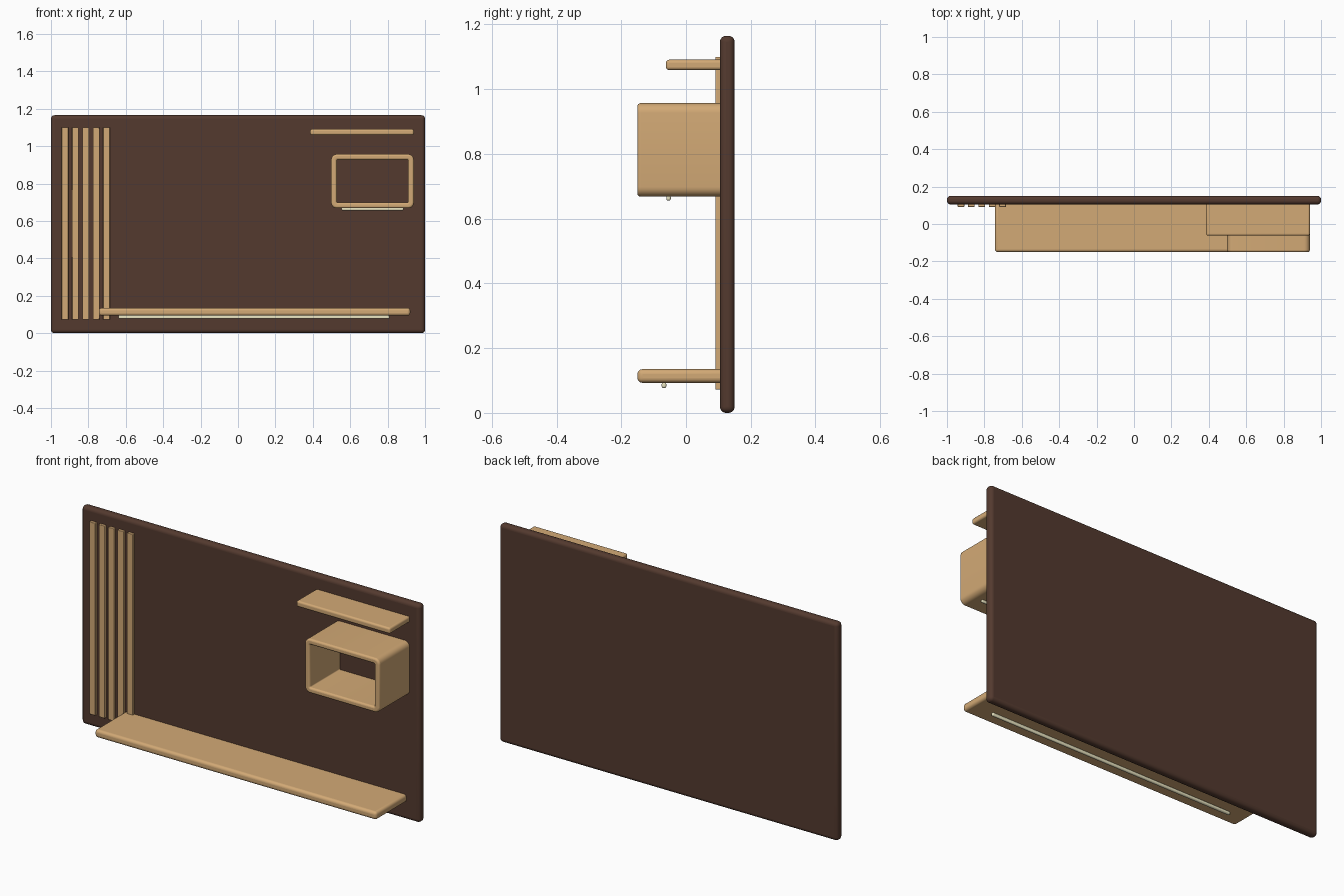
import bpy, bmesh, math

if "Cube" in bpy.data.objects:
    bpy.data.objects.remove(bpy.data.objects["Cube"])


def material(name, rgb):
    m = bpy.data.materials.new(name)
    m.diffuse_color = (*rgb, 1)
    m.use_nodes = True
    m.node_tree.nodes["Principled BSDF"].inputs["Base Color"].default_value = m.diffuse_color
    return m


DARK = material("dark_walnut", (0.088, 0.042, 0.028))
OAK = material("light_oak", (0.65, 0.40, 0.18))
GLOW = material("warm_white", (0.80, 0.76, 0.52))


def finish(bm, name, mat, bevel, segments):
    bmesh.ops.recalc_face_normals(bm, faces=bm.faces)
    me = bpy.data.meshes.new(name)
    bm.to_mesh(me)
    bm.free()
    ob = bpy.data.objects.new(name, me)
    bpy.context.collection.objects.link(ob)
    me.materials.append(mat)
    mod = ob.modifiers.new("rounding", 'BEVEL')
    mod.width = bevel
    mod.segments = segments
    mod.limit_method = 'ANGLE'
    mod.angle_limit = math.radians(40)
    mod.use_clamp_overlap = False
    bpy.ops.object.select_all(action='DESELECT')
    ob.select_set(True)
    bpy.context.view_layer.objects.active = ob
    bpy.ops.object.shade_smooth_by_angle(angle=math.radians(35))
    return ob


def board(name, x, y, z, mat, bevel, segments=5):
    """Rounded box between (min, max) pairs on each axis."""
    bm = bmesh.new()
    bmesh.ops.create_cube(bm, size=1)
    for v in bm.verts:
        for i, (lo, hi) in enumerate((x, y, z)):
            v.co[i] = hi if v.co[i] > 0 else lo
    return finish(bm, name, mat, bevel, segments)


def rounded_rect(x, z, r, n=6):
    pts = []
    corners = ((x[1] - r, z[1] - r), (x[0] + r, z[1] - r),
               (x[0] + r, z[0] + r), (x[1] - r, z[0] + r))
    for k, (cx, cz) in enumerate(corners):
        for i in range(n + 1):
            a = math.pi / 2 * (k + i / n)
            pts.append((cx + r * math.cos(a), cz + r * math.sin(a)))
    return pts


def frame(name, x, y, z, wall, mat):
    """Open rectangular tube running along y."""
    bm = bmesh.new()
    inner_x, inner_z = (x[0] + wall, x[1] - wall), (z[0] + wall, z[1] - wall)
    outlines = (rounded_rect(x, z, 0.03), rounded_rect(inner_x, inner_z, 0.006))
    rings = [[bm.verts.new((px, yy, pz)) for px, pz in o]
             for o, yy in ((outlines[0], y[0]), (outlines[0], y[1]),
                           (outlines[1], y[1]), (outlines[1], y[0]))]
    n = len(rings[0])
    for k in range(4):
        a, b = rings[k], rings[(k + 1) % 4]
        for i in range(n):
            j = (i + 1) % n
            bm.faces.new((a[i], a[j], b[j], b[i]))
    return finish(bm, name, mat, 0.01, 4)


# Back panel
board("back_panel", (-1, 1), (0.105, 0.15), (0, 1.165), DARK, 0.019, 6)

# Vertical slats
for i in range(5):
    cx = -0.925 + i * 0.0555
    board(f"slat_{i + 1}", (cx - 0.018, cx + 0.018), (0.091, 0.112),
          (0.072, 1.1), OAK, 0.003, 3)

# Shelves
board("lower_shelf", (-0.743, 0.921), (-0.15, 0.125), (0.093, 0.135), OAK, 0.015)
board("upper_shelf", (0.386, 0.94), (-0.062, 0.122), (1.059, 1.091), OAK, 0.01)

# Open box
frame("open_box", (0.498, 0.94), (-0.15, 0.12), (0.668, 0.957), 0.03, OAK)

# Light strips below the shelf and the box
board("shelf_light", (-0.64, 0.81), (-0.075, -0.061), (0.077, 0.094), GLOW, 0.005, 3)
board("box_light", (0.553, 0.885), (-0.061, -0.047), (0.656, 0.672), GLOW, 0.005, 3)
